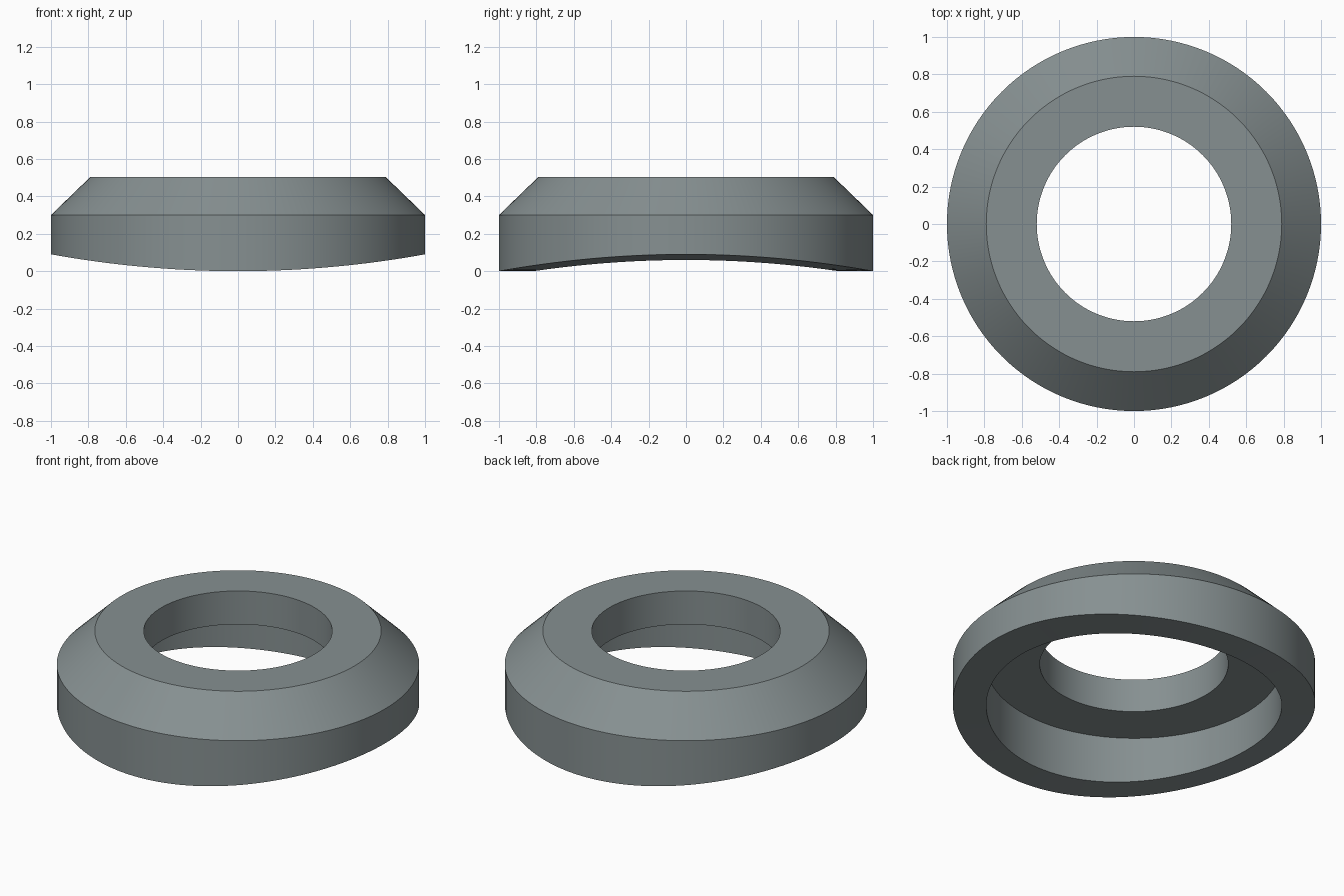
import bpy, bmesh, math

if "Cube" in bpy.data.objects:
    bpy.data.objects.remove(bpy.data.objects["Cube"])

SEGMENTS = 128
SADDLE_RADIUS = 5.6  # radius of the curved underside, axis along y

# Cross-section (radius, height), None = follow the curved underside
PROFILE = [(0.52, 0.30), (0.52, 0.503), (0.79, 0.503), (1.0, 0.30),
           (1.0, None), (0.815, None), (0.815, 0.30)]


def underside(x):
    return SADDLE_RADIUS - math.sqrt(SADDLE_RADIUS ** 2 - x * x)


# Ring body: the section swept round z
bm = bmesh.new()
rings = []
for i in range(SEGMENTS):
    a = 2 * math.pi * i / SEGMENTS
    ring = []
    for r, z in PROFILE:
        x, y = r * math.cos(a), r * math.sin(a)
        ring.append(bm.verts.new((x, y, underside(x) if z is None else z)))
    rings.append(ring)

n = len(PROFILE)
for i in range(SEGMENTS):
    a, b = rings[i], rings[(i + 1) % SEGMENTS]
    for j in range(n):
        k = (j + 1) % n
        bm.faces.new((a[j], a[k], b[k], b[j]))
bmesh.ops.recalc_face_normals(bm, faces=bm.faces)

mesh = bpy.data.meshes.new("saddle_washer")
bm.to_mesh(mesh)
bm.free()
washer = bpy.data.objects.new("saddle_washer", mesh)
bpy.context.collection.objects.link(washer)

# Plain grey metal
grey = bpy.data.materials.new("steel grey")
grey.diffuse_color = (0.24, 0.28, 0.285, 1)
grey.use_nodes = True
grey.node_tree.nodes["Principled BSDF"].inputs["Base Color"].default_value = grey.diffuse_color
mesh.materials.append(grey)

# Smooth walls, sharp rims
bpy.context.view_layer.objects.active = washer
washer.select_set(True)
bpy.ops.object.shade_smooth_by_angle(angle=math.radians(30))
